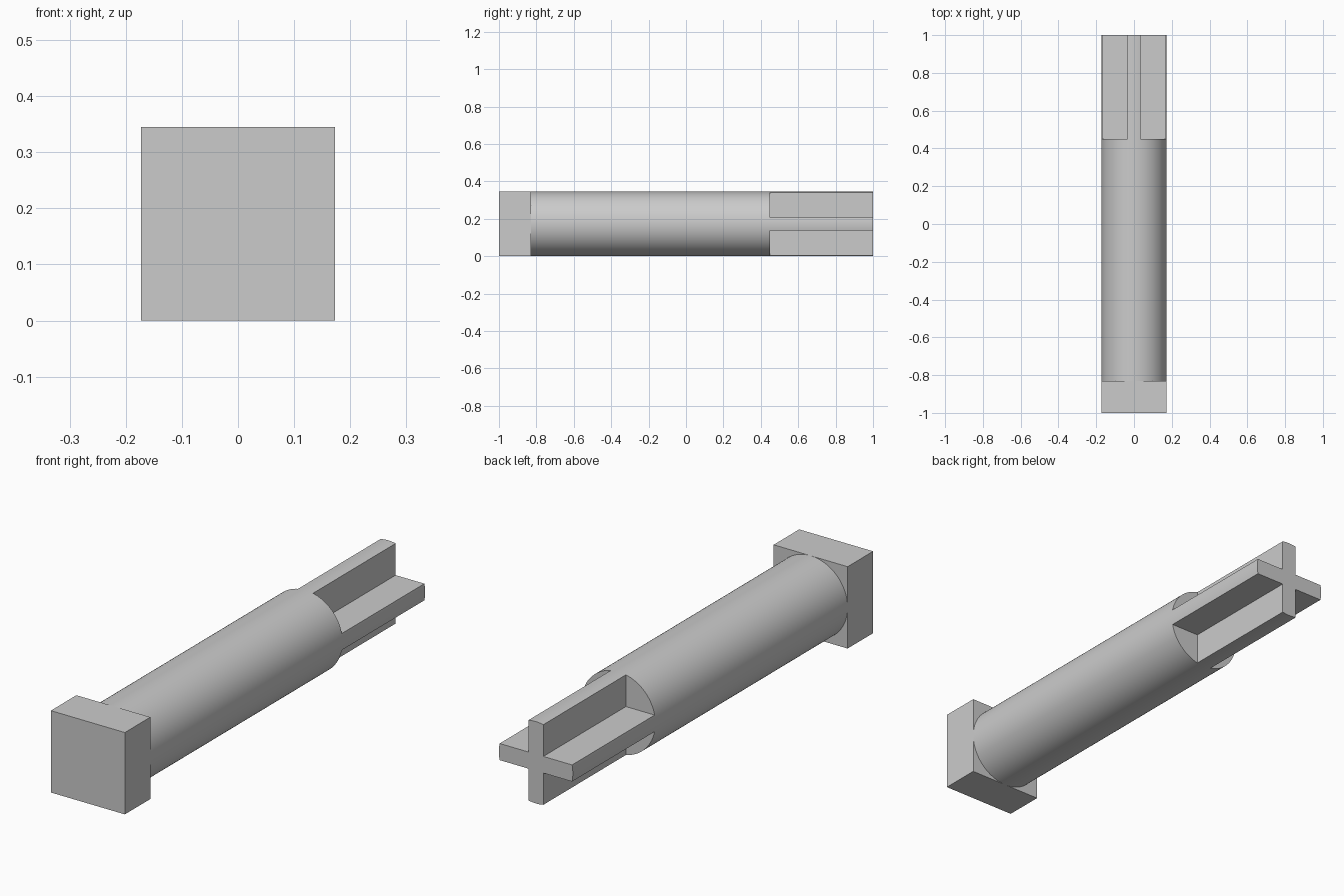
import bpy, bmesh
from math import sin, cos, asin, pi, radians

if "Cube" in bpy.data.objects:
    bpy.data.objects.remove(bpy.data.objects["Cube"], do_unlink=True)

R = 0.1725          # shaft radius and half width of the head
T = 0.035           # half thickness of the cross blades

grey = bpy.data.materials.new("plain grey")
grey.use_nodes = True
colour = (0.6, 0.6, 0.6, 1)
grey.diffuse_color = colour
grey.node_tree.nodes["Principled BSDF"].inputs["Base Color"].default_value = colour


def prism(name, profile, y0, y1):
    """Extrude an x-z profile, centred on the axis, from y0 to y1."""
    bm = bmesh.new()
    face = bm.faces.new([bm.verts.new((x, y0, z + R)) for x, z in profile])
    out = bmesh.ops.extrude_face_region(bm, geom=[face], use_keep_orig=True)
    moved = [v for v in out["geom"] if isinstance(v, bmesh.types.BMVert)]
    bmesh.ops.translate(bm, verts=moved, vec=(0, y1 - y0, 0))
    bmesh.ops.recalc_face_normals(bm, faces=bm.faces)
    mesh = bpy.data.meshes.new(name)
    bm.to_mesh(mesh)
    bm.free()
    mesh.materials.append(grey)
    mesh.shade_smooth()
    mesh.set_sharp_from_angle(angle=radians(30))
    obj = bpy.data.objects.new(name, mesh)
    bpy.context.collection.objects.link(obj)
    return obj


def polar(r, a):
    return (r * cos(a), r * sin(a))


# Square head
prism("square_head", [(-R, -R), (R, -R), (R, R), (-R, R)], -1, -0.83)

# Round shaft
prism("round_shaft", [polar(R, 2 * pi * i / 96) for i in range(96)], -0.83, 0.45)

# Cross-shaped tail: four blades whose tips follow the shaft's curve
half = asin(T / R)
cross = []
for k in range(4):
    a = k * pi / 2
    cross += [polar(R, a + half * (i / 4 - 1)) for i in range(9)]
    cross.append(polar(T * 2 ** 0.5, a + pi / 4))
prism("cross_tail", cross, 0.45, 1)
